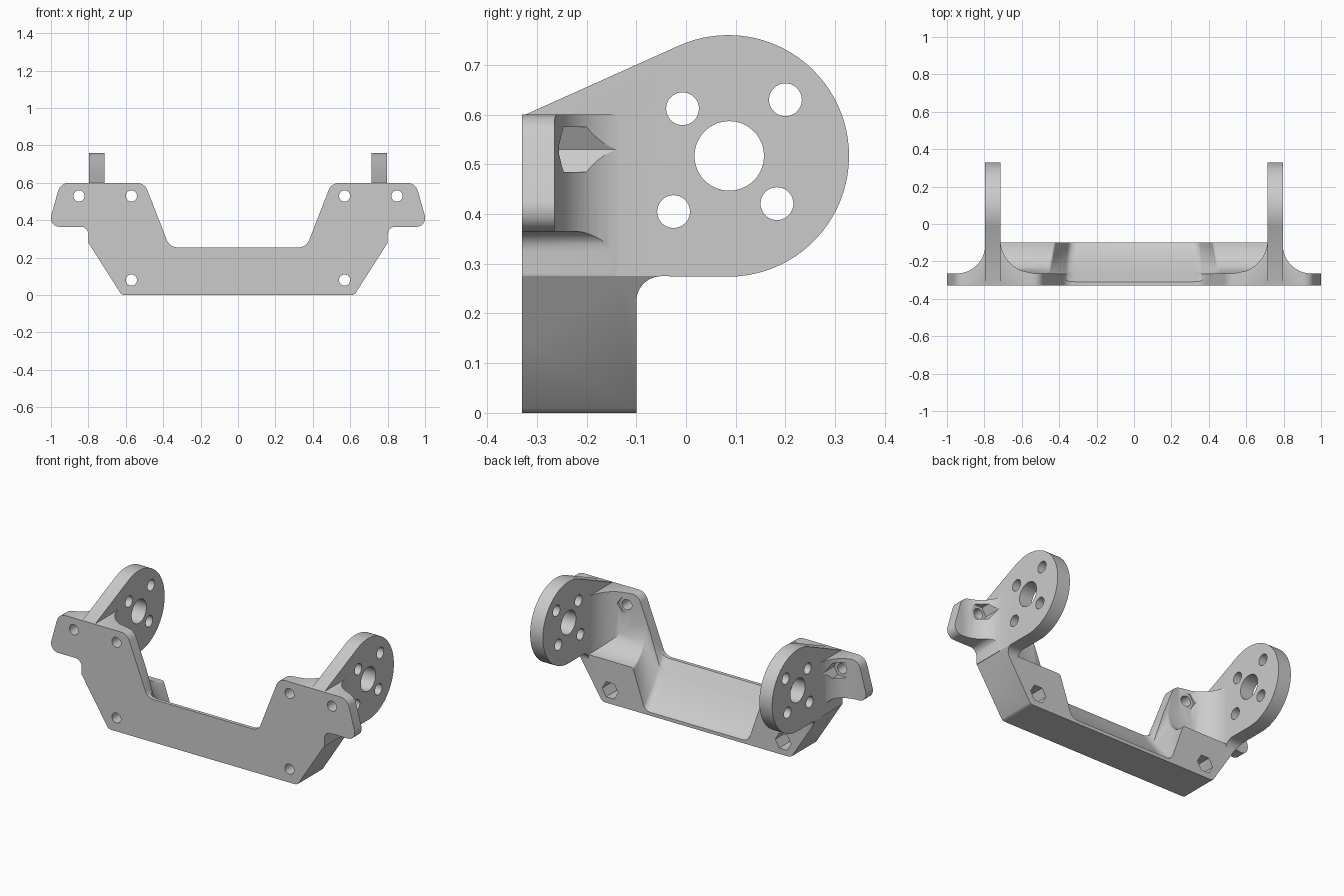
import bpy, bmesh, math
from mathutils import Vector

old = bpy.data.objects.get("Cube")
if old:
    bpy.data.objects.remove(old, do_unlink=True)

grey = bpy.data.materials.new("light_grey")
grey.use_nodes = True
colour = (0.6, 0.6, 0.6, 1)
grey.diffuse_color = colour
grey.node_tree.nodes["Principled BSDF"].inputs["Base Color"].default_value = colour


def rounded(points, steps=6):
    """Round polygon corners; each point is (u, v, radius)."""
    out = []
    n = len(points)
    for i, (u, v, r) in enumerate(points):
        p = Vector((u, v))
        if r == 0:
            out.append(p)
            continue
        a = (Vector(points[i - 1][:2]) - p).normalized()
        b = (Vector(points[(i + 1) % n][:2]) - p).normalized()
        half = a.angle(b) / 2
        centre = p + (a + b).normalized() * (r / math.sin(half))
        start = p + a * (r / math.tan(half)) - centre
        end = p + b * (r / math.tan(half)) - centre
        sweep = start.angle_signed(end)
        for k in range(steps + 1):
            t = -sweep * k / steps
            c, s = math.cos(t), math.sin(t)
            out.append(centre + Vector((start.x * c - start.y * s, start.x * s + start.y * c)))
    return out


def arc(cu, cv, r, a0, a1, steps):
    angles = [math.radians(a0 + (a1 - a0) * k / steps) for k in range(steps + 1)]
    return [Vector((cu + r * math.cos(a), cv + r * math.sin(a))) for a in angles]


def loft(name, rings):
    """Closed solid through matching rings of 3D points."""
    bm = bmesh.new()
    loops = [[bm.verts.new(p) for p in ring] for ring in rings]
    n = len(loops[0])
    for lo, hi in zip(loops, loops[1:]):
        for i in range(n):
            j = (i + 1) % n
            bm.faces.new((lo[i], lo[j], hi[j], hi[i]))
    bm.faces.new(loops[0])
    bm.faces.new(loops[-1])
    if len(rings) > 2:
        bmesh.ops.triangulate(bm, faces=bm.faces[:])
    bmesh.ops.recalc_face_normals(bm, faces=bm.faces[:])
    mesh = bpy.data.meshes.new(name)
    bm.to_mesh(mesh)
    bm.free()
    obj = bpy.data.objects.new(name, mesh)
    bpy.context.collection.objects.link(obj)
    mesh.materials.append(grey)
    return obj


PLACE = {"x": lambda u, v, d: (d, u, v),
         "y": lambda u, v, d: (u, d, v),
         "z": lambda u, v, d: (u, v, d)}


def prism(name, poly, axis, lo, hi):
    return loft(name, [[PLACE[axis](p[0], p[1], d) for p in poly] for d in (lo, hi)])


def combine(target, tool, operation):
    mod = target.modifiers.new("cut", "BOOLEAN")
    mod.operation, mod.solver, mod.object = operation, "EXACT", tool
    bpy.context.view_layer.objects.active = target
    bpy.ops.object.modifier_apply(modifier=mod.name)
    bpy.data.objects.remove(tool, do_unlink=True)


def mirror_x(poly, side):
    return [(p[0] * side, p[1]) for p in poly]


FRONT, BACK, WEB = -0.33, -0.1, -0.265

# Main body: the full front outline extruded to the back of the bar
half = [(0.625, 0, 0.04), (0.8, 0.275, 0.02), (0.8, 0.365, 0.04), (1.0, 0.365, 0.045),
        (1.0, 0.42, 0.04), (0.95, 0.6, 0.06), (0.5, 0.6, 0.06), (0.365, 0.255, 0.06)]
outline = half + [(-u, v, r) for u, v, r in reversed(half)]
body = prism("mounting_bracket", rounded(outline), "y", FRONT, BACK)

# Scooped pocket behind the plate and over the bar
levels = [-0.312, -0.29, WEB - 0.001] + [WEB + 0.165 * k / 10 for k in range(11)] + [-0.05]
rings = []
for y in levels:
    t = min(max((BACK - y) / 0.212, 0), 1)
    floor = 0.02 + 0.24 * t ** 1.4
    d = min(y, BACK)
    if y < WEB:
        shelf, wall, side = 0.65, 0.505, 0.54
    else:
        shelf = 0.425 - math.sqrt(max(0.17 ** 2 - (d + 0.095) ** 2, 0))
        wall = 0.42 + 0.045 * t
        side = 0.53 + math.sqrt(max(0.185 ** 2 - (d + 0.08) ** 2, 0))
    foot = 0.34 + 0.015 * t
    right = [(side, 0.9, 0), (side, shelf, 0), (wall, shelf, 0.015), (foot, floor, 0.05)]
    ring = rounded(right + [(-u, v, r) for u, v, r in reversed(right)])
    rings.append([(p.x, y, p.y) for p in ring])
combine(body, loft("pocket_cutter", rings), "DIFFERENCE")

for side in (1, -1):
    # Wing: thin plate blended into the ear by a large fillet
    plan = arc(0.95, -0.11, 0.155, 180, 270, 14) + [(1.1, WEB), (1.1, 0), (0.795, 0)]
    combine(body, prism("wing_cutter", mirror_x(plan, side), "z", 0.2, 0.8), "DIFFERENCE")

    # Ear: upright lug with a round end
    lug = rounded([(FRONT, 0.597, 0), (FRONT, 0.15, 0), (BACK, 0.15, 0),
                   (BACK, 0.275, 0.05), (0.06, 0.275, 0)])
    lug = lug[:-1] + arc(0.085, 0.517, 0.243, -90, 114.5, 48)
    combine(body, prism("ear", lug, "x", 0.713 * side, 0.797 * side), "UNION")

    # Slanted lower end
    wedge = [(0.447, -0.275), (0.797, 0.275), (1.2, 0.275), (1.2, -0.275)]
    combine(body, prism("end_cutter", mirror_x(wedge, side), "y", -0.5, 0.2), "DIFFERENCE")

    # Ear holes: one large bore and four bolt holes
    for y, z, r in [(0.087, 0.517, 0.07), (-0.007, 0.612, 0.033), (0.2, 0.63, 0.033),
                    (-0.025, 0.405, 0.033), (0.183, 0.421, 0.033)]:
        hole = arc(y, z, r, 0, 350, 35)
        combine(body, prism("ear_hole", hole, "x", 0.6 * side, 0.9 * side), "DIFFERENCE")

    # Plate holes with hexagonal nut traps at the back
    for x, z in [(0.57, 0.08), (0.57, 0.53), (0.85, 0.53)]:
        hole = arc(x * side, z, 0.03, 0, 345, 23)
        combine(body, prism("bolt_hole", hole, "y", -0.5, -0.2), "DIFFERENCE")
        trap = arc(x * side, z, 0.052, 0, 300, 5)
        combine(body, prism("nut_trap", trap, "y", -0.255, -0.04), "DIFFERENCE")

bpy.ops.object.select_all(action="DESELECT")
body.select_set(True)
bpy.context.view_layer.objects.active = body
bpy.ops.object.shade_smooth_by_angle(angle=math.radians(30))
